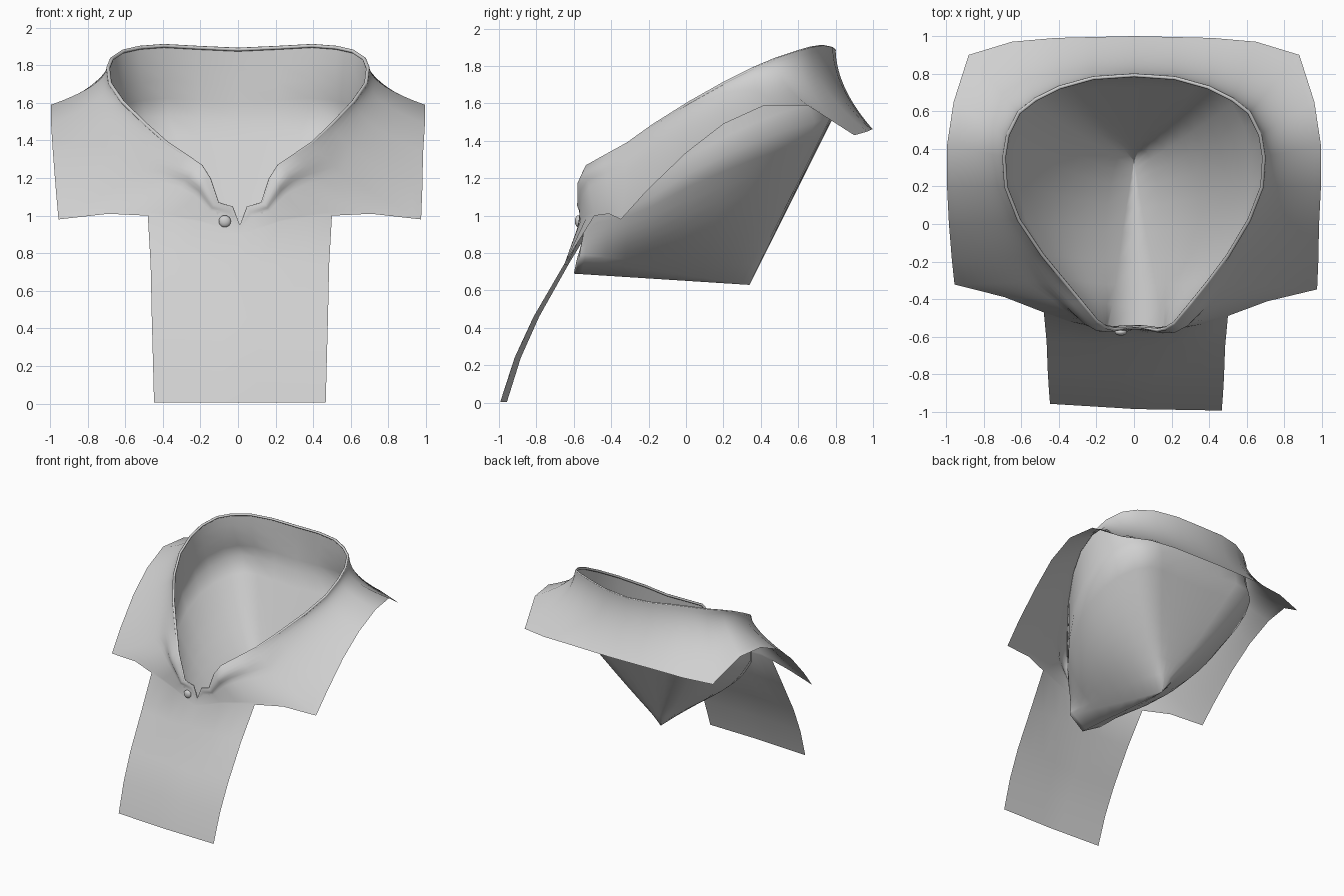
import bpy, bmesh, math
from mathutils import Vector

cube = bpy.data.objects.get("Cube")
if cube:
    bpy.data.objects.remove(cube)

cloth = bpy.data.materials.new("light_grey_cloth")
cloth.use_nodes = True
cloth.diffuse_color = (0.63, 0.63, 0.63, 1)
cloth.node_tree.nodes["Principled BSDF"].inputs["Base Color"].default_value = (0.63, 0.63, 0.63, 1)


def finish(obj, angle=60):
    obj.data.materials.append(cloth)
    bpy.ops.object.select_all(action="DESELECT")
    obj.select_set(True)
    bpy.context.view_layer.objects.active = obj
    bpy.ops.object.shade_smooth_by_angle(angle=math.radians(angle))


def skew(p, side=1):
    """Mirror a point to one side and twist the front slightly, as worn cloth hangs."""
    front = max(0, -p.y / .35)
    x = p.x * side
    return Vector((x + .01 * min(1, front), p.y - .014 * x * front, p.z))


def sheet(name, columns):
    """Half surface from neighbouring columns of points, repeated on both sides."""
    bm = bmesh.new()
    for side in (1, -1):
        cols = [[bm.verts.new(skew(p, side)) for p in c] for c in columns]
        for a, b in zip(cols, cols[1:]):
            for i in range(min(len(a), len(b)) - 1):
                quad = (a[i], a[i + 1], b[i + 1], b[i])
                bm.faces.new(quad if side > 0 else quad[::-1])
    bmesh.ops.remove_doubles(bm, verts=bm.verts, dist=0.0005)
    bmesh.ops.recalc_face_normals(bm, faces=bm.faces)
    mesh = bpy.data.meshes.new(name)
    bm.to_mesh(mesh)
    bm.free()
    obj = bpy.data.objects.new(name, mesh)
    bpy.context.collection.objects.link(obj)
    finish(obj)


# Collar rim, centre back round to the front notch
rim = [Vector(p) for p in (
    (0, .8, 1.89), (.22, .785, 1.9), (.4, .735, 1.91), (.53, .67, 1.9), (.62, .6, 1.88),
    (.68, .48, 1.84), (.7, .36, 1.79), (.69, .2, 1.71), (.62, .02, 1.61), (.5, -.17, 1.49),
    (.39, -.31, 1.39), (.3, -.42, 1.33), (.21, -.53, 1.27), (.165, -.56, 1.2),
    (.12, -.57, 1.07), (.04, -.56, 1.05), (0, -.56, .95))]

# Outer hem, matching the rim points
hem = [Vector(p) for p in (
    (0, 1, 1.46), (.22, .995, 1.46), (.42, .99, 1.46), (.65, .97, 1.45), (.88, .9, 1.43),
    (.96, .65, 1.59), (.995, .42, 1.59), (.995, .2, 1.49), (.985, 0, 1.335), (.975, -.2, 1.135),
    (.965, -.335, .98), (.7, -.4, 1.01), (.49, -.48, 1.0), (.36, -.525, .99),
    (.22, -.56, .97), (.1, -.58, .93), (0, -.59, .9))]

# Shoulder cape: steep collar that flares to the hem, with a long front panel
PANEL = 12
ROWS = 16
drops = ((-.64, .74), (-.8, .46), (-.9, .24), (-.975, .005))
fold = {10: .3, 11: .7, 12: 1, 13: 1, 14: .5}
cape = []
for i, (r, h) in enumerate(zip(rim, hem)):
    power = 1.9 if i < 8 else max(1.15, 1.9 - .17 * (i - 7))
    col = []
    for k in range(ROWS + 1):
        t = k / ROWS
        s = t ** power
        p = Vector((r.x + (h.x - r.x) * s, r.y + (h.y - r.y) * s, r.z + (h.z - r.z) * t))
        # Collar points roll outward, then tuck in above the chest
        roll = .025 * fold.get(i, 0) * math.sin(math.pi * min(1, t / .35))
        col.append(p + Vector((.5, -.8, .1)) * roll)
    if i >= PANEL:
        across = h.x / hem[PANEL].x
        for n, (y, z) in enumerate(drops):
            col.append(Vector((across * (.475 - .006 * n), y - .01 * (1 - across), z)))
    cape.append(col)
sheet("shirt_cape", cape)

# Inner lining: drops from the rim, then tapers to a narrow wedge under the neck
lining = []
for r in rim:
    high = min(1, max(0, (r.z - .95) / .5))
    q = min(1, max(0, (r.y + .57) / 1.34))
    mid = Vector((r.x * (1.02 - .1 * q * q), min(.78, r.y * 1.15) if r.y > 0 else r.y * .96,
                  r.z - .13 - .25 * high))
    run = 1 - (1 - q) ** 1.5
    keel = Vector((0, -.6 + .94 * run, .69 - .06 * run))
    corner = keel + Vector((min(r.x, .15 * (1 - run)), .02 * (1 - run), .08 * (1 - run)))
    bulge = .06 * math.sin(math.pi * q)
    col = []
    for k in range(4):
        t = k / 4
        col.append(Vector((r.x + (mid.x - r.x) * t, r.y + (mid.y - r.y) * t * t,
                           r.z + (mid.z - r.z) * t)))
    for k in range(9):
        t = k / 8
        p = mid.lerp(corner, t)
        p += Vector((min(1, r.x * 3), 0, -.3)) * bulge * math.sin(math.pi * t)
        col.append(p)
    col.append(keel)
    lining.append(col)
sheet("neck_lining", lining)

# Fine rolled edge just inside the collar rim
curve = bpy.data.curves.new("collar_roll", "CURVE")
curve.dimensions = "3D"
curve.bevel_depth = .01
curve.bevel_resolution = 2
loop = [skew(p) for p in rim] + [skew(p, -1) for p in rim[-2:0:-1]]
spline = curve.splines.new("POLY")
spline.points.add(len(loop) - 1)
for pt, p in zip(spline.points, loop):
    pt.co = (p.x * .988, .1 + (p.y - .1) * .988, p.z - .006, 1)
    pt.radius = .5 if abs(p.x) < .1 and p.y < 0 else 1
spline.use_cyclic_u = True
roll_edge = bpy.data.objects.new("collar_roll", curve)
bpy.context.collection.objects.link(roll_edge)
bpy.ops.object.select_all(action="DESELECT")
roll_edge.select_set(True)
bpy.context.view_layer.objects.active = roll_edge
bpy.ops.object.convert(target="MESH")
finish(bpy.context.object)

# Button
bpy.ops.mesh.primitive_uv_sphere_add(segments=20, ring_count=12, radius=.032,
                                     location=(-.07, -.575, .97))
button = bpy.context.object
button.name = "button"
button.scale.y = .6
finish(button)
